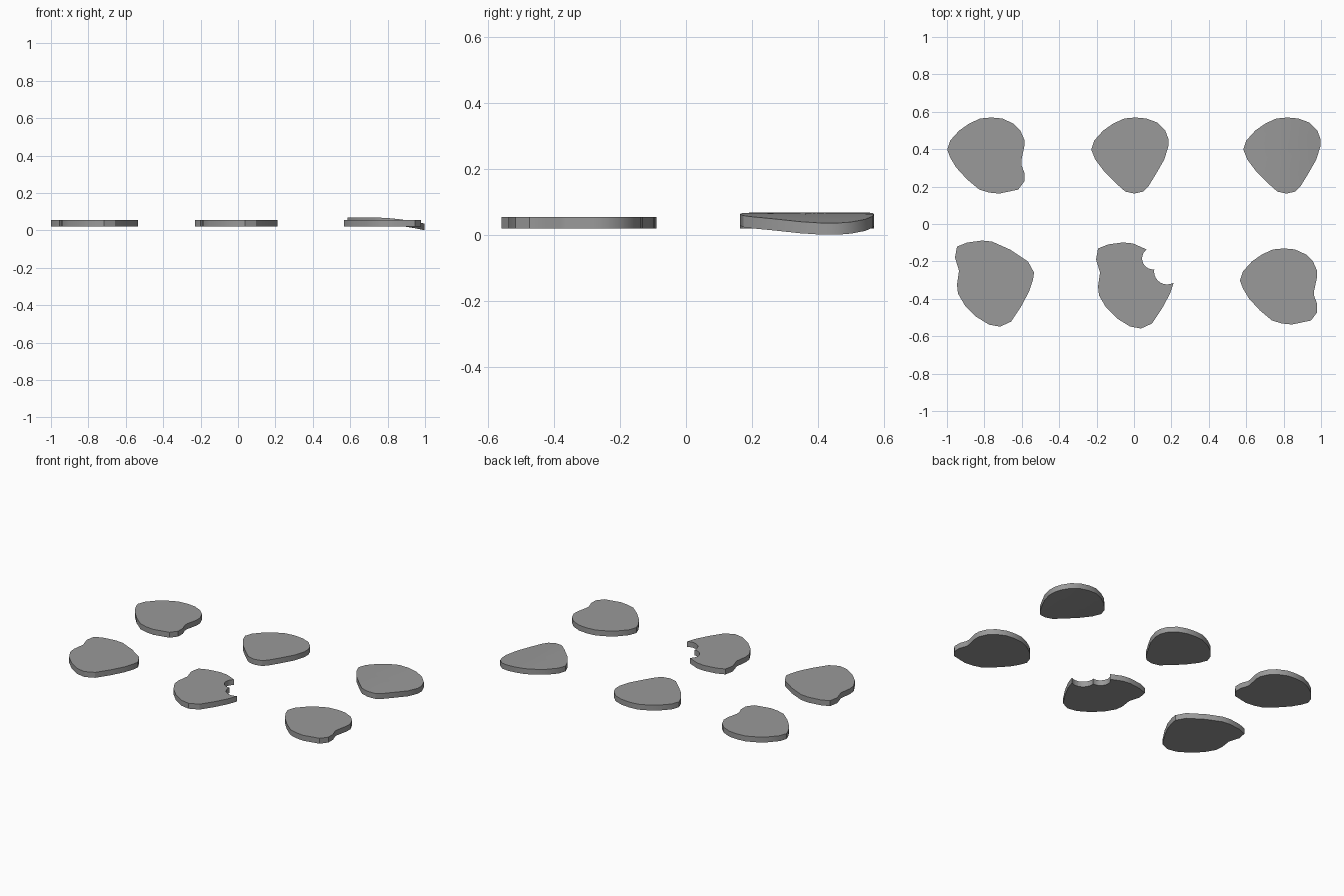
import bpy
import bmesh
import math

cube = bpy.data.objects.get("Cube")
if cube:
    bpy.data.objects.remove(cube, do_unlink=True)

UNIT = 0.00535       # size of one outline step
BOTTOM, TOP = 0.02, 0.055
RINGS = (1, 0.75, 0.5, 0.25)

grey = bpy.data.materials.new("grey")
grey.use_nodes = True
colour = (0.32, 0.32, 0.32, 1)
grey.diffuse_color = colour
grey.node_tree.nodes["Principled BSDF"].inputs["Base Color"].default_value = colour

# Outlines around each chip's centre, running clockwise from the left
shared_left = [(-39, 6), (-36, 15), (-27, 25), (-17, 32), (-6, 37), (5, 38), (16, 37)]
rounded = shared_left + [
    (27, 33), (35, 25), (38, 17), (38, 9), (34, -4), (26, -18), (18, -31),
    (13, -36), (4, -38), (-5, -36), (-14, -28), (-26, -16), (-35, -4)]
dented = shared_left + [
    (27, 32), (34, 25), (38, 16), (38, 9), (35, -5), (35, -9), (38, -17), (38, -26),
    (32, -34), (13, -38), (3, -37), (-7, -34), (-19, -24), (-30, -12), (-36, -2)]
long_shape = [
    (-38, 38), (-28, 42), (-13, 44), (-3, 43), (15, 35), (33, 23), (39, 12), (38, 5),
    (34, -7), (26, -22), (16, -37), (5, -42), (-6, -40), (-19, -32), (-30, -21),
    (-37, -9), (-38, 0), (-36, 14), (-40, 27)]


def flat(x, y):
    return 0


def curled(x, y):
    """Raised chip whose right end droops to the ground."""
    droop = max(0, (x + 0.09) / 0.3)
    return 0.014 - 0.034 * droop ** 2


def make_chip(name, outline, x, y, bend=flat):
    bm = bmesh.new()

    def cap(height):
        rings = [[bm.verts.new((px * UNIT * s, py * UNIT * s,
                                height + bend(px * UNIT * s, py * UNIT * s)))
                  for px, py in outline] for s in RINGS]
        centre = bm.verts.new((0, 0, height + bend(0, 0)))
        return rings, centre

    def bridge(a, b):
        for i in range(len(a)):
            j = (i + 1) % len(a)
            bm.faces.new((a[i], a[j], b[j], b[i]))

    caps = [cap(TOP), cap(BOTTOM)]
    for rings, centre in caps:
        for outer, inner in zip(rings, rings[1:]):
            bridge(outer, inner)
        last = rings[-1]
        for i in range(len(last)):
            bm.faces.new((last[i], last[(i + 1) % len(last)], centre))
    bridge(caps[0][0][0], caps[1][0][0])   # rim
    bmesh.ops.recalc_face_normals(bm, faces=bm.faces)

    mesh = bpy.data.meshes.new(name)
    bm.to_mesh(mesh)
    bm.free()
    mesh.materials.append(grey)
    chip = bpy.data.objects.new(name, mesh)
    chip.location = (x, y, 0)
    bpy.context.collection.objects.link(chip)
    return chip


def select_only(obj):
    bpy.ops.object.select_all(action='DESELECT')
    obj.select_set(True)
    bpy.context.view_layer.objects.active = obj


def bite(chip, px, py, radius):
    """Cut a round tooth mark out of a chip."""
    spot = (chip.location.x + px * UNIT, chip.location.y + py * UNIT, 0.04)
    bpy.ops.mesh.primitive_cylinder_add(vertices=24, radius=radius * UNIT,
                                        depth=0.2, location=spot)
    cutter = bpy.context.object
    cutter.hide_render = True
    cutter.data.materials.append(grey)
    cut = chip.modifiers.new("bite", 'BOOLEAN')
    cut.operation = 'DIFFERENCE'
    cut.solver = 'EXACT'
    cut.object = cutter
    select_only(chip)
    bpy.ops.object.modifier_apply(modifier=cut.name)
    bpy.data.objects.remove(cutter, do_unlink=True)


# Back row, then front row
back, front = 0.366, -0.334
chips = [
    make_chip("dented_chip_back", dented, -0.79, back),
    make_chip("rounded_chip", rounded, -0.02, back),
    make_chip("curled_chip", rounded, 0.793, back, curled),
    make_chip("long_chip", long_shape, -0.743, front + 0.01),
    make_chip("bitten_chip", long_shape, 0.011, front),
    make_chip("dented_chip_front", dented, 0.775, front),
]
bite(chips[4], 17, 28, 11)
bite(chips[4], 31, 15, 13)

for chip in chips:
    select_only(chip)
    bpy.ops.object.shade_smooth_by_angle(angle=math.radians(30))
